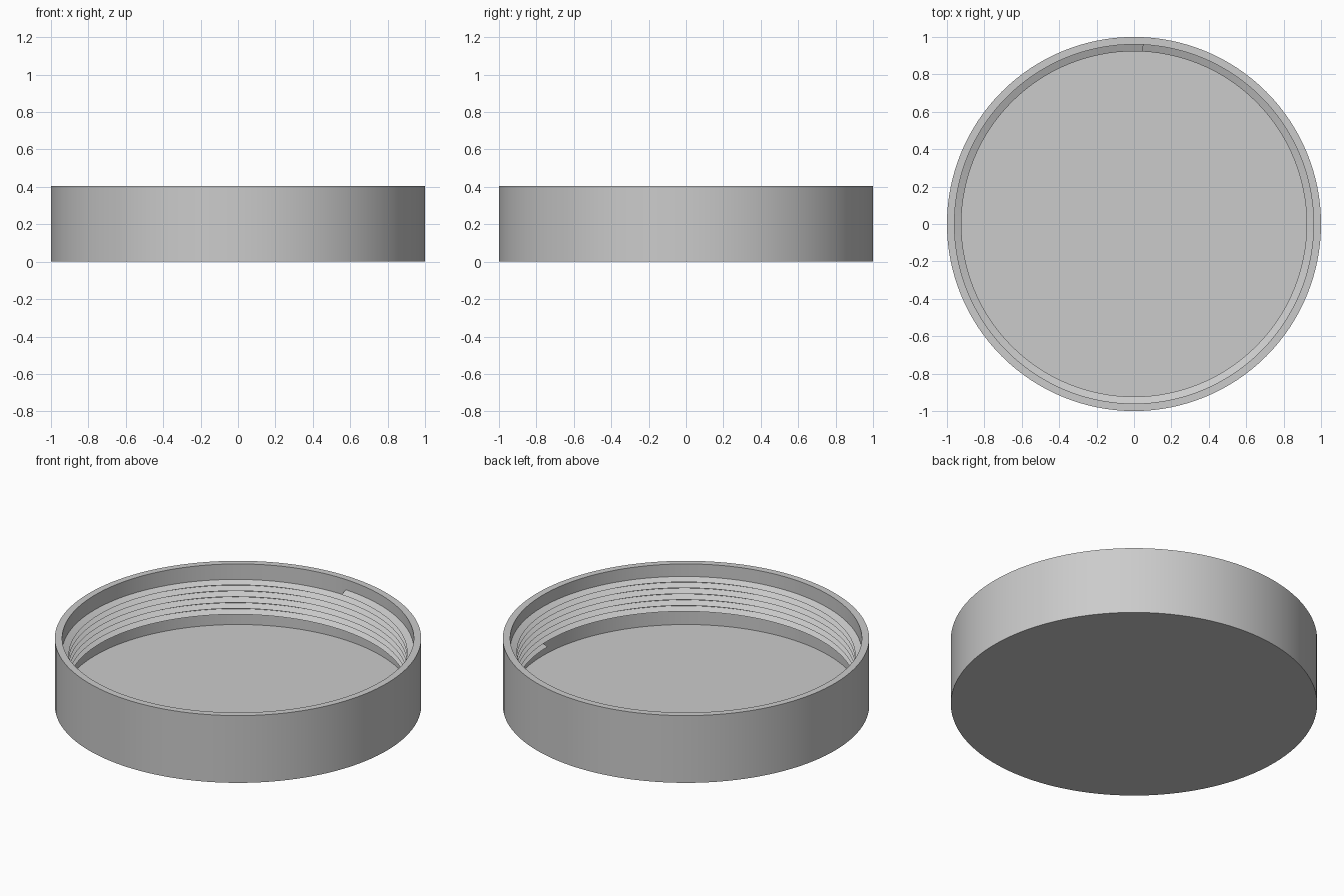
import bpy, bmesh, math

if "Cube" in bpy.data.objects:
    bpy.data.objects.remove(bpy.data.objects["Cube"])

SEGMENTS = 128
OUTER_R, INNER_R, CREST_R = 1.0, 0.96, 0.923
HEIGHT, FLOOR_Z = 0.405, 0.04
PITCH, TURNS = 0.0354, 6.245
CREST_START_Z = 0.106
HALF_TOOTH = 0.0172

grey = bpy.data.materials.new("plain grey")
grey.diffuse_color = (0.6, 0.6, 0.6, 1)
grey.use_nodes = True
grey.node_tree.nodes["Principled BSDF"].inputs["Base Color"].default_value = grey.diffuse_color


def finish(name, bm):
    """Turn a bmesh into a smooth shaded grey object."""
    bmesh.ops.recalc_face_normals(bm, faces=bm.faces)
    mesh = bpy.data.meshes.new(name)
    bm.to_mesh(mesh)
    bm.free()
    mesh.materials.append(grey)
    obj = bpy.data.objects.new(name, mesh)
    bpy.context.collection.objects.link(obj)
    bpy.ops.object.select_all(action='DESELECT')
    obj.select_set(True)
    bpy.context.view_layer.objects.active = obj
    bpy.ops.object.shade_smooth_by_angle(angle=math.radians(30))
    return obj


def ring_at(bm, r, z):
    return [bm.verts.new((r * math.cos(a), r * math.sin(a), z))
            for a in (2 * math.pi * i / SEGMENTS for i in range(SEGMENTS))]


# Lid: round cup with a thin wall and a flat floor
bm = bmesh.new()
profile = [(OUTER_R, 0), (OUTER_R, HEIGHT), (INNER_R, HEIGHT), (INNER_R, FLOOR_Z)]
rings = [ring_at(bm, r, z) for r, z in profile]
for low, high in zip(rings, rings[1:]):
    for i in range(SEGMENTS):
        j = (i + 1) % SEGMENTS
        bm.faces.new((low[i], low[j], high[j], high[i]))
bm.faces.new(rings[0])
bm.faces.new(rings[-1])
finish("lid_cup", bm)

# Screw thread: triangular tooth swept up a right-handed helix
bm = bmesh.new()
steps = round(TURNS * SEGMENTS)
tooth = [(INNER_R + 0.002, -HALF_TOOTH), (CREST_R, 0), (INNER_R + 0.002, HALF_TOOTH)]
sections = []
for i in range(steps + 1):
    turn = i / SEGMENTS
    a = 2 * math.pi * turn
    sections.append([bm.verts.new((r * math.cos(a), r * math.sin(a),
                                   CREST_START_Z + PITCH * turn + dz))
                     for r, dz in tooth])
for s, t in zip(sections, sections[1:]):
    for k in range(3):
        n = (k + 1) % 3
        bm.faces.new((s[k], s[n], t[n], t[k]))
bm.faces.new(sections[0])
bm.faces.new(sections[-1])
finish("screw_thread", bm)
